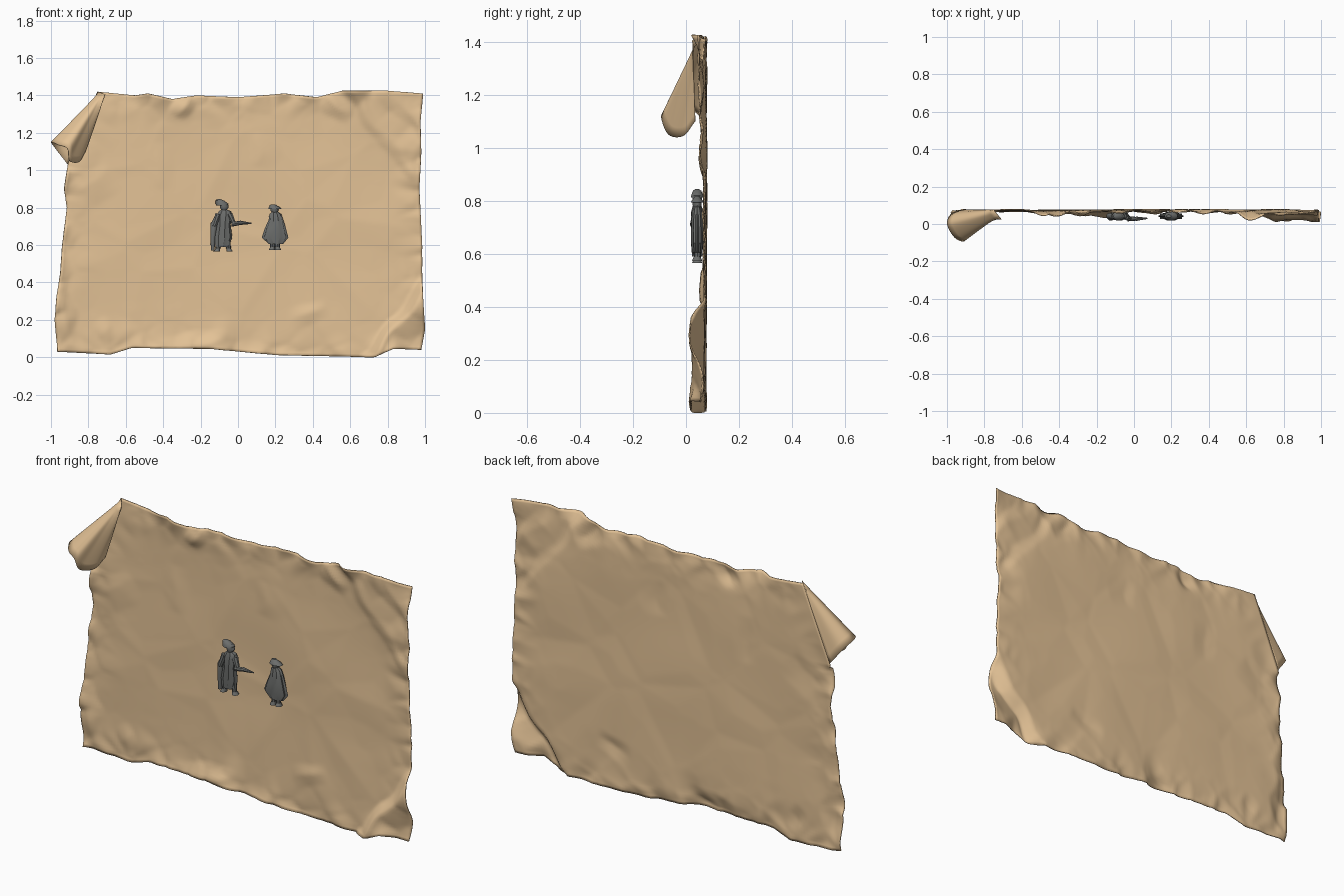
import bpy, bmesh, math
from mathutils import Vector, noise

if "Cube" in bpy.data.objects:
    bpy.data.objects.remove(bpy.data.objects["Cube"])


def material(name, rgb):
    m = bpy.data.materials.new(name)
    m.diffuse_color = (*rgb, 1)
    m.use_nodes = True
    m.node_tree.nodes["Principled BSDF"].inputs["Base Color"].default_value = m.diffuse_color
    return m


PAPER = material("aged parchment", (0.77, 0.54, 0.305))
GREY = material("dark grey", (0.15, 0.155, 0.15))


def make(name, bm, mat, angle=35, thick=0):
    bmesh.ops.recalc_face_normals(bm, faces=bm.faces[:])
    me = bpy.data.meshes.new(name)
    bm.to_mesh(me)
    bm.free()
    ob = bpy.data.objects.new(name, me)
    bpy.context.collection.objects.link(ob)
    me.materials.append(mat)
    if thick:
        mod = ob.modifiers.new("thickness", 'SOLIDIFY')
        mod.thickness = thick
        mod.offset = 0
    bpy.ops.object.select_all(action='DESELECT')
    ob.select_set(True)
    bpy.context.view_layer.objects.active = ob
    bpy.ops.object.shade_smooth_by_angle(angle=math.radians(angle))
    return ob


def lattice(bm, rows, closed=False):
    """Quads between rows of points."""
    vs = [[bm.verts.new(p) for p in r] for r in rows]
    n = len(vs[0])
    for a, b in zip(vs, vs[1:]):
        for i in range(n if closed else n - 1):
            j = (i + 1) % n
            bm.faces.new((a[i], a[j], b[j], b[i]))
    return vs


def along(pts, t):
    """Point on a polyline, by length fraction."""
    pts = [Vector(p) for p in pts]
    lens = [(b - a).length for a, b in zip(pts, pts[1:])]
    d = t * sum(lens)
    for a, b, l in zip(pts, pts[1:], lens):
        if d <= l:
            return a.lerp(b, d / l)
        d -= l
    return pts[-1]


# --- parchment sheet: ragged outline, crumpled in depth ---
LEFT = [(-.965, .03), (-.98, .2), (-.97, .33), (-.95, .45), (-.94, .6), (-.915, .8),
        (-.93, .9), (-.91, 1.03), (-.75, 1.42)]
RIGHT = [(.98, .04), (1.0, .15), (.985, .4), (.985, .6), (.97, .9), (.98, 1.1), (.975, 1.25), (.99, 1.41)]
TOP = [(-.75, 1.42), (-.55, 1.40), (-.48, 1.41), (-.35, 1.38), (-.22, 1.40), (0, 1.39),
       (.25, 1.41), (.42, 1.39), (.56, 1.425), (.8, 1.425), (.99, 1.41)]
BOTTOM = [(-.965, .03), (-.68, .015), (-.57, .05), (-.15, .045), (.2, .012), (.73, 0), (.83, .045), (.98, .04)]

# creases: start, end, height, width of slope on the right-hand side, run to ends
CREASES = [((.72, 0), (.985, .36), .045, .22, True),
           ((.985, .98), (.60, 1.42), .016, .26, True),
           ((.99, 1.2), (.80, 1.42), .016, .14, True),
           ((-.955, .5), (-.90, .03), .02, .10, False),
           ((-.76, .12), (-.67, .18), .010, .06, False),
           ((.27, .21), (.48, .28), .010, .08, False),
           ((-.45, .9), (-.42, 1.15), .006, .10, False),
           ((.08, 1.02), (.12, 1.2), .006, .12, False),
           ((-.9, .85), (-.70, 1.03), .010, .14, False),
           ((-.05, .10), (-.40, .05), .025, .06, False),
           ((-.25, 1.41), (-.32, 1.28), .02, .07, False),
           ((.42, 1.39), (.62, 1.32), .02, .08, False)]


def facets(q, scale, shift):
    """Folded facets meeting in creases."""
    d = noise.voronoi(q * scale + Vector((shift, shift, 0)))[0]
    return min(.6, d[1] - d[0])


def depth(p, d):
    q = Vector((p.x, p.y, 0))
    y = .070 + .009 * noise.noise(q * 2.1) + .010 * facets(q, 2.6, 3.3)
    edge = math.exp(-d / .07)
    y -= .050 * edge * max(0, noise.noise(q * 5.5 + Vector((1, 7, 3))))
    y -= .030 * edge * (facets(q, 7, 1.7) - .15)
    for a, b, h, w, full in CREASES:
        a, b = Vector(a), Vector(b)
        u = b - a
        t = (p - a).dot(u) / u.length_squared
        s = (p - a).dot(Vector((u.y, -u.x))) / u.length
        s += .04 * noise.noise(q * 6)
        if full or 0 < t < 1:
            k = max(0, 1 - s / w) if s > 0 else max(0, 1 + s / .055)
            y -= h * k * (1 if full else math.sin(math.pi * t))
    # calm down towards the curled corner
    a, u = Vector((-.91, 1.03)), Vector((.16, .39))
    s = (p - a).dot(Vector((u.y, -u.x))) / u.length
    k = min(1, max(0, s / .12)) if p.y > 1.0 else 1
    return .075 + (min(max(y, .01), .086) - .075) * k


NU, NV = 130, 94
rows = []
for j in range(NV + 1):
    v = j / NV
    row = []
    for i in range(NU + 1):
        u = i / NU
        b, t, l, r = along(BOTTOM, u), along(TOP, u), along(LEFT, v), along(RIGHT, v)
        c = (Vector(BOTTOM[0]) * (1 - u) + Vector(BOTTOM[-1]) * u) * (1 - v)
        c += (Vector(TOP[0]) * (1 - u) + Vector(TOP[-1]) * u) * v
        p = b * (1 - v) + t * v + l * (1 - u) + r * u - c
        d = min(u * 1.9, (1 - u) * 1.9, v * 1.4, (1 - v) * 1.4)
        row.append((p.x, depth(p, d), p.y))
    rows.append(row)
bm = bmesh.new()
lattice(bm, rows)
make("parchment_sheet", bm, PAPER, 50, .005)

# --- curled corner: a cone opening downwards ---
RIM = [(-.91, .075, 1.03), (-.975, .055, 1.115), (-.998, 0, 1.15), (-.96, -.07, 1.135),
       (-.912, -.092, 1.115), (-.90, -.065, 1.05), (-.85, -.01, 1.045), (-.815, .035, 1.10)]


def spline(pts, steps=6):
    pts = [Vector(p) for p in pts]
    pts = [pts[0] * 2 - pts[1]] + pts + [pts[-1] * 2 - pts[-2]]
    out = []
    for a, b, c, d in zip(pts, pts[1:], pts[2:], pts[3:]):
        for k in range(steps):
            t = k / steps
            out.append(.5 * (2 * b + (c - a) * t + (2 * a - 5 * b + 4 * c - d) * t * t
                             + (3 * b - a - 3 * c + d) * t ** 3))
    return out + [pts[-2]]


rim = spline(RIM)
start, end = Vector((-.75, .075, 1.42)), Vector((-.71, .025, 1.405))
tops = [start.lerp(end, i / (len(rim) - 1)) for i in range(len(rim))]
bm = bmesh.new()
lattice(bm, [[a.lerp(b, k / 10) for a, b in zip(tops, rim)] for k in range(11)])
make("curled_corner", bm, PAPER, 40, .004)


# --- small relief figures ---
def body(name, rings, mat=GREY, sides=14, folds=0):
    """Loft of flattened rings: (z, centre x, half width, half depth)."""
    bm = bmesh.new()
    pts = []
    for z, cx, rx, ry in rings:
        ring = []
        for i in range(sides):
            a = 2 * math.pi * i / sides
            f = 1 + folds * (-1) ** i
            ring.append((cx + rx * f * math.cos(a), .042 + ry * f * math.sin(a), z))
        pts.append(ring)
    vs = lattice(bm, pts, True)
    bm.faces.new(vs[0])
    bm.faces.new(vs[-1])
    make(name, bm, mat)


def rod(name, a, b, r1, r2, mat=GREY):
    a, b = Vector(a), Vector(b)
    bm = bmesh.new()
    bmesh.ops.create_cone(bm, cap_ends=True, segments=8, radius1=r1, radius2=r2, depth=(b - a).length)
    bm.transform((b - a).to_track_quat('Z', 'Y').to_matrix().to_4x4())
    bmesh.ops.translate(bm, vec=(a + b) / 2, verts=bm.verts[:])
    make(name, bm, mat)


def legs(prefix, xs, top, foot, spread):
    for side, x, dx in zip(("left", "right"), xs, (-spread, spread)):
        rod(f"{prefix}_{side}_leg", (x, .043, top), (x + dx, .043, foot), .018, .012)
        body(f"{prefix}_{side}_shoe", [(foot - .012, x + 1.6 * dx, .017, .020), (foot + .004, x + dx, .012, .013)])


# pointing figure
legs("pointing_figure", (-.098, -.060), .67, .577, .010)
body("pointing_figure_coat", [(.59, -.086, .034, .018), (.64, -.080, .046, .022), (.71, -.077, .035, .021),
                              (.755, -.073, .042, .022), (.78, -.070, .032, .016), (.79, -.075, .014, .012)],
     sides=18, folds=.07)
body("pointing_figure_cape", [(.572, -.135, .009, .012), (.64, -.134, .014, .016),
                              (.71, -.128, .020, .018), (.755, -.110, .014, .012)])
body("pointing_figure_head", [(.785, -.075, .012, .012), (.80, -.073, .023, .018),
                              (.818, -.075, .022, .018), (.83, -.078, .015, .012)])
body("pointing_figure_hat", [(.812, -.085, .032, .024), (.82, -.085, .034, .023),
                             (.838, -.097, .022, .016), (.845, -.102, .008, .006)])
rod("pointing_figure_left_arm", (-.105, .038, .765), (-.128, .03, .70), .017, .012)
rod("pointing_figure_arm", (-.045, .038, .765), (-.022, .028, .715), .017, .012)
rod("pointing_figure_forearm", (-.035, .028, .712), (.015, .028, .718), .014, .010)
rod("pointing_figure_barrel", (.010, .028, .719), (.072, .030, .716), .012, .003)

# cloaked figure
legs("cloaked_figure", (.188, .208), .65, .585, .004)
body("cloaked_figure_cloak", [(.605, .203, .035, .018), (.64, .198, .066, .022), (.69, .200, .052, .022),
                              (.735, .203, .036, .020), (.765, .200, .029, .016), (.778, .197, .014, .012)],
     sides=20, folds=.08)
body("cloaked_figure_head", [(.77, .197, .010, .010), (.782, .195, .021, .017),
                             (.797, .195, .021, .017), (.805, .195, .012, .01)])
body("cloaked_figure_hat", [(.793, .198, .036, .024), (.80, .196, .032, .022),
                            (.808, .190, .022, .015), (.818, .186, .012, .008)])
